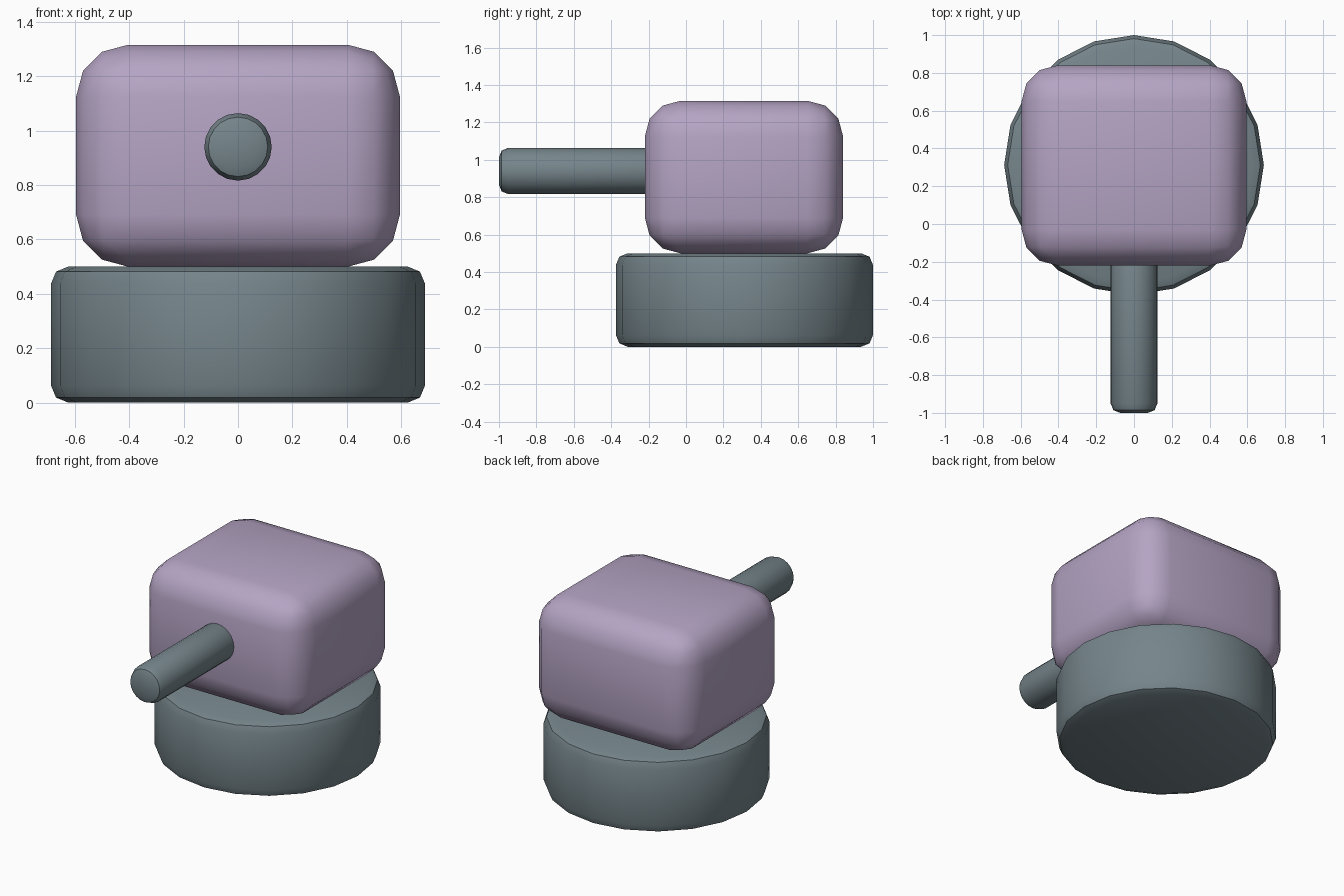
import bpy
import bmesh
import math
from mathutils import Matrix, Vector

default = bpy.data.objects.get("Cube")
if default:
    bpy.data.objects.remove(default, do_unlink=True)


def material(name, rgb):
    mat = bpy.data.materials.new(name)
    mat.use_nodes = True
    mat.diffuse_color = (*rgb, 1)
    mat.node_tree.nodes["Principled BSDF"].inputs["Base Color"].default_value = (*rgb, 1)
    return mat


steel = material("blue_grey_steel", (0.18, 0.235, 0.258))
lilac = material("soft_lilac", (0.46, 0.37, 0.55))


def finish(name, bm, mat, location):
    mesh = bpy.data.meshes.new(name)
    bm.to_mesh(mesh)
    bm.free()
    mesh.materials.append(mat)
    obj = bpy.data.objects.new(name, mesh)
    obj.location = location
    bpy.context.collection.objects.link(obj)
    bpy.ops.object.select_all(action="DESELECT")
    obj.select_set(True)
    bpy.context.view_layer.objects.active = obj
    bpy.ops.object.shade_smooth_by_angle(angle=math.radians(40))
    return obj


def bevel(bm, edges, width, segments):
    bmesh.ops.bevel(bm, geom=edges, offset=width, offset_type="OFFSET",
                    segments=segments, profile=0.5, affect="EDGES")


def rounded_cylinder(name, radius, length, width, mat, location, rotation=None):
    bm = bmesh.new()
    bmesh.ops.create_cone(bm, cap_ends=True, segments=20, radius1=radius,
                          radius2=radius, depth=length)
    # Round only the two rims
    rims = [e for e in bm.edges if abs(e.verts[0].co.z - e.verts[1].co.z) < length / 2]
    bevel(bm, rims, width, 2)
    if rotation:
        bmesh.ops.transform(bm, matrix=rotation, verts=bm.verts)
    return finish(name, bm, mat, location)


def rounded_box(name, size, width, mat, location):
    bm = bmesh.new()
    bmesh.ops.create_cube(bm, size=1)
    bmesh.ops.scale(bm, vec=Vector(size), verts=bm.verts)
    bevel(bm, bm.edges[:], width, 3)
    return finish(name, bm, mat, location)


# Round pedestal
rounded_cylinder("base", 0.6875, 0.5, 0.063, steel, (0, 0.3125, 0.25))

# Pillowed block on top
rounded_box("body", (1.19, 1.06, 0.815), 0.19, lilac, (0, 0.31, 0.9075))

# Forward-pointing tube, its rear end sunk into the block
rounded_cylinder("barrel", 0.124, 1.0, 0.05, steel, (0, -0.5, 0.94),
                 Matrix.Rotation(math.radians(90), 4, "X"))
